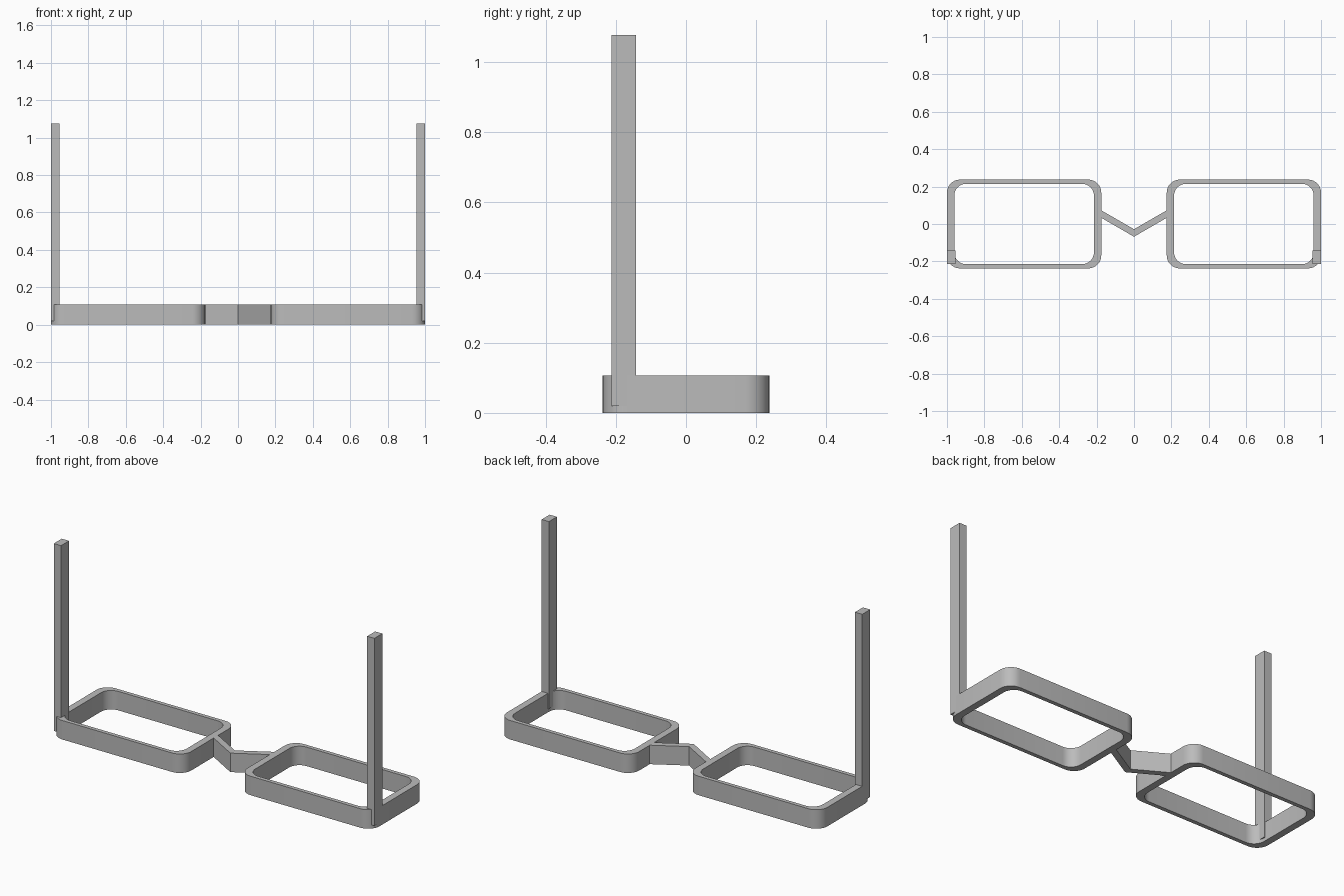
import bpy, bmesh, math

if "Cube" in bpy.data.objects:
    bpy.data.objects.remove(bpy.data.objects["Cube"])

grey = bpy.data.materials.new("plain grey")
grey.diffuse_color = (0.5, 0.5, 0.5, 1)
grey.use_nodes = True
grey.node_tree.nodes["Principled BSDF"].inputs["Base Color"].default_value = grey.diffuse_color

RIM_H = 0.107
CX, HW, HH = 0.5875, 0.4125, 0.2375   # rim centre and half sizes


def finish(name, bm, smooth=False):
    bmesh.ops.recalc_face_normals(bm, faces=bm.faces)
    me = bpy.data.meshes.new(name)
    bm.to_mesh(me)
    bm.free()
    me.materials.append(grey)
    ob = bpy.data.objects.new(name, me)
    bpy.context.collection.objects.link(ob)
    if smooth:
        bpy.ops.object.select_all(action='DESELECT')
        ob.select_set(True)
        bpy.context.view_layer.objects.active = ob
        bpy.ops.object.shade_smooth_by_angle(angle=math.radians(30))
    return ob


def rounded_rect(hw, hh, r, steps=8):
    pts = []
    for i, (sx, sy) in enumerate([(1, 1), (-1, 1), (-1, -1), (1, -1)]):
        for k in range(steps + 1):
            a = math.pi / 2 * (i + k / steps)
            pts.append((sx * (hw - r) + r * math.cos(a), sy * (hh - r) + r * math.sin(a)))
    return pts


def rim(name, cx):
    # rounded ring whose opening is the outline scaled to nine tenths
    bm = bmesh.new()
    outline = rounded_rect(HW, HH, 0.07)
    loops = [[bm.verts.new((cx + x * s, y * s, z)) for x, y in outline]
             for s, z in [(1, 0), (1, RIM_H), (0.905, RIM_H), (0.905, 0)]]
    n = len(outline)
    for a in range(4):
        p, q = loops[a], loops[(a + 1) % 4]
        for i in range(n):
            j = (i + 1) % n
            bm.faces.new((p[i], p[j], q[j], q[i]))
    finish(name, bm, smooth=True)


def temple(name, side):
    # upright arm at the outer front corner
    bm = bmesh.new()
    bmesh.ops.create_cube(bm, size=1)
    for v in bm.verts:
        v.co = (side * 0.9775 + v.co.x * 0.045, -0.1775 + v.co.y * 0.071, 0.5485 + v.co.z * 1.057)
    finish(name, bm)


for label, side in (("left", -1), ("right", 1)):
    rim(label + "_rim", side * CX)
    temple(label + "_temple", side)

# V-shaped nose bridge
bm = bmesh.new()
cols = [[bm.verts.new((x, y + dy, z)) for dy, z in
         [(-0.02, 0), (0.02, 0), (0.02, RIM_H), (-0.02, RIM_H)]]
        for x, y in [(-0.18, 0.056), (0, -0.048), (0.18, 0.056)]]
for p, q in zip(cols, cols[1:]):
    for i in range(4):
        j = (i + 1) % 4
        bm.faces.new((p[i], p[j], q[j], q[i]))
bm.faces.new(cols[0])
bm.faces.new(cols[2])
finish("nose_bridge", bm)
